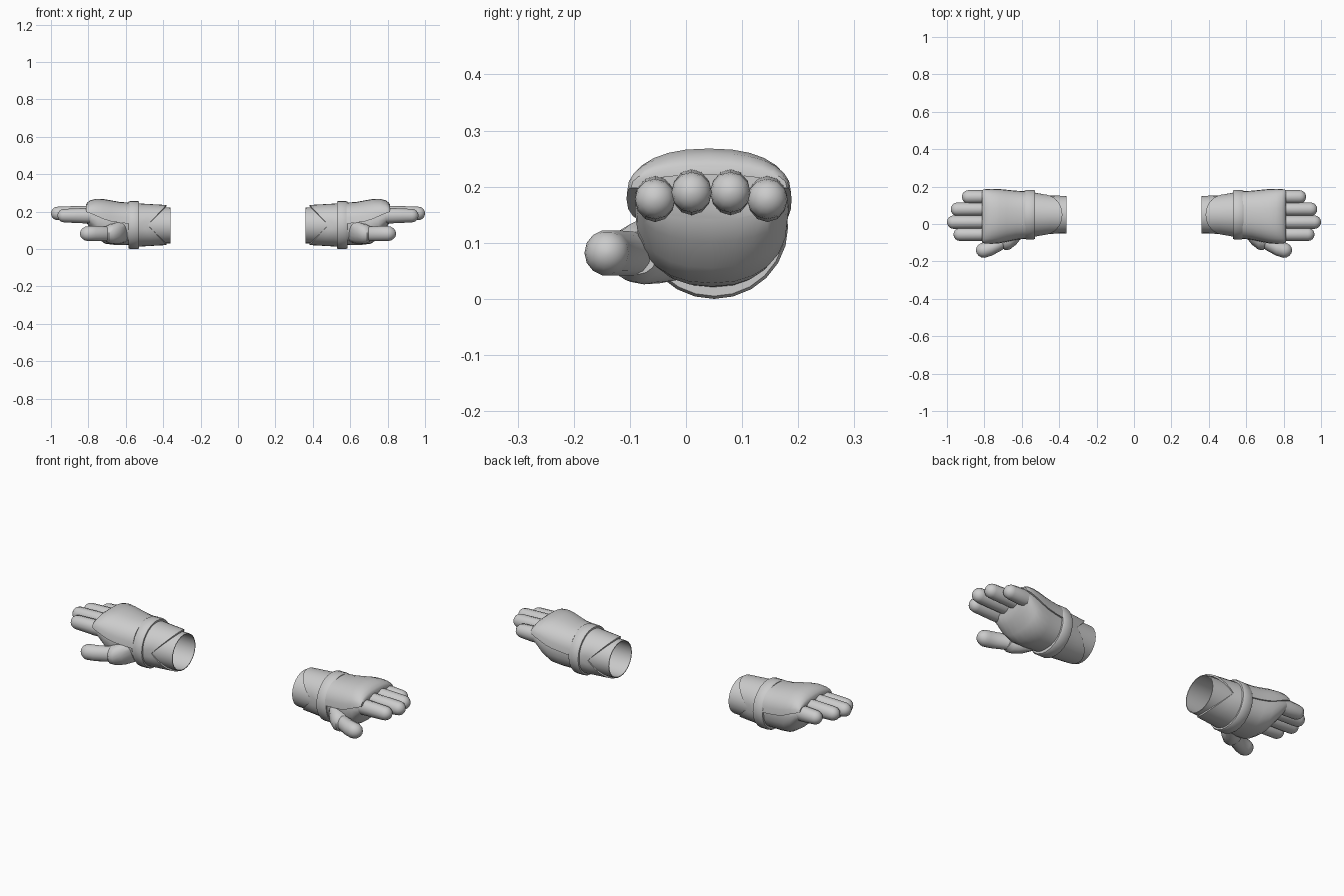
import bpy, bmesh, math
from mathutils import Vector

if "Cube" in bpy.data.objects:
    bpy.data.objects.remove(bpy.data.objects["Cube"])

grey = bpy.data.materials.new("glove grey")
grey.use_nodes = True
COLOR = (0.6, 0.6, 0.6, 1)
grey.diffuse_color = COLOR
grey.node_tree.nodes["Principled BSDF"].inputs["Base Color"].default_value = COLOR


def power(v, e):
    return math.copysign(abs(v) ** e, v)


def ring(x, cy, cz, ry, rz, n=20, e=1.0):
    """Closed oval cross-section across the arm."""
    angles = [math.tau * i / n for i in range(n)]
    return [Vector((x, cy + ry * power(math.cos(a), e), cz + rz * power(math.sin(a), e))) for a in angles]


def loft(name, rings, side, caps=True):
    """Skin a row of rings; without caps, the last ring joins the first."""
    bm = bmesh.new()
    loops = [[bm.verts.new((p.x * side, p.y, p.z)) for p in r] for r in rings]
    pairs = list(zip(loops, loops[1:]))
    if not caps:
        pairs.append((loops[-1], loops[0]))
    for a, b in pairs:
        for i in range(len(a)):
            j = (i + 1) % len(a)
            bm.faces.new((a[i], a[j], b[j], b[i]))
    if caps:
        bm.faces.new(loops[0])
        bm.faces.new(loops[-1])
    bmesh.ops.recalc_face_normals(bm, faces=bm.faces)
    mesh = bpy.data.meshes.new(name)
    bm.to_mesh(mesh)
    bm.free()
    mesh.materials.append(grey)
    obj = bpy.data.objects.new(name, mesh)
    bpy.context.collection.objects.link(obj)
    bpy.ops.object.select_all(action='DESELECT')
    obj.select_set(True)
    bpy.context.view_layer.objects.active = obj
    bpy.ops.object.shade_smooth_by_angle(angle=math.radians(42))
    return obj


def rounded_tip(x, cy, cz, r, length, n):
    """Shrinking rings that close a finger end."""
    return [ring(x + length * math.sin(a), cy, cz, r * math.cos(a), r * math.cos(a), n)
            for a in (0, 0.4, 0.8, 1.15, 1.45)]


def shell(outer, thickness):
    """Walled tube: the rings go out and come back slightly smaller."""
    inner = []
    for r in reversed(outer):
        mid = sum(r, Vector()) / len(r)
        inner.append([p + Vector((0, mid.y - p.y, mid.z - p.z)).normalized() * thickness for p in r])
    return outer + inner


def lobed_sleeve():
    """Outer sleeve whose edge is cut to a V on both sides."""
    rings = []
    for t in (0, 0.35, 0.7, 1):
        r = ring(0.385, 0.05, 0.128, 0.108 + 0.015 * t, 0.107 + 0.01 * t, 32)
        for p in r:
            edge = 0.383 + 0.1 * (1 - min(1, abs(p.z - 0.128) / 0.107))
            p.x = edge + (0.555 - edge) * t
        rings.append(r)
    return shell(rings, 0.008)


def plate_section(x, top, rim, half, cy, n=14):
    """Arched, walled section of the plate on the back of the hand."""
    arc = []
    for inset in (0, 0.016):
        row = []
        for i in range(n + 1):
            a = math.pi * i / n
            row.append(Vector((x, cy + (half - inset) * power(math.cos(a), 0.85),
                               rim + (top - inset - rim) * power(math.sin(a), 0.85))))
        arc += row if inset == 0 else row[::-1]
    return arc


for label, side in (("left", 1), ("right", -1)):
    # Cuff
    loft(label + "_inner_cuff",
         shell([ring(x, 0.05, 0.126, r, r - 0.004, 24) for x, r in ((0.362, 0.1), (0.46, 0.103), (0.56, 0.108))], 0.004),
         side, caps=False)
    loft(label + "_outer_sleeve", lobed_sleeve(), side, caps=False)
    loft(label + "_wrist_band",
         shell([ring(x, 0.05, 0.1285, r, r - 0.0035, 24)
                for x, r in ((0.528, 0.128), (0.535, 0.132), (0.578, 0.132), (0.586, 0.127))], 0.02),
         side, caps=False)

    # Palm
    palm = ((0.54, 0.05, 0.13, 0.115, 0.112), (0.6, 0.048, 0.134, 0.12, 0.112),
            (0.66, 0.046, 0.137, 0.128, 0.115), (0.71, 0.046, 0.143, 0.135, 0.115),
            (0.75, 0.046, 0.155, 0.137, 0.1), (0.785, 0.046, 0.172, 0.136, 0.07),
            (0.81, 0.046, 0.183, 0.132, 0.042))
    loft(label + "_palm", [ring(*s, n=24, e=0.88) for s in palm], side)

    # Plate over the back of the hand
    plate = ((0.58, 0.248, 0.135, 0.127, 0.048), (0.63, 0.251, 0.14, 0.131, 0.047),
             (0.68, 0.26, 0.148, 0.139, 0.044), (0.72, 0.267, 0.16, 0.145, 0.042),
             (0.76, 0.268, 0.178, 0.147, 0.041), (0.79, 0.26, 0.19, 0.146, 0.041),
             (0.806, 0.248, 0.196, 0.143, 0.041), (0.813, 0.237, 0.198, 0.139, 0.041))
    loft(label + "_back_plate", [plate_section(*s) for s in plate], side)

    # Fingers
    fingers = (("index", -0.055, 0.178, 0.965), ("middle", 0.01, 0.19, 1.0),
               ("ring", 0.079, 0.19, 0.98), ("little", 0.145, 0.178, 0.92))
    for finger, y, z, tip in fingers:
        rings = [ring(0.74, y, z, 0.034, 0.038, 12), ring(0.82, y, z, 0.036, 0.041, 12)]
        rings += rounded_tip(tip - 0.035, y, z, 0.036, 0.035, 12)
        loft(label + "_" + finger + "_finger", rings, side)

    # Thumb mound and thumb
    mound = ((0.59, 0.0, 0.1, 0.06, 0.06), (0.63, -0.045, 0.09, 0.065, 0.062),
             (0.665, -0.075, 0.082, 0.062, 0.056), (0.69, -0.088, 0.08, 0.052, 0.05),
             (0.71, -0.085, 0.082, 0.035, 0.038))
    loft(label + "_thumb_mound", [ring(*s, n=16) for s in mound], side)
    thumb = [ring(*s, n=14) for s in ((0.66, -0.07, 0.08, 0.04, 0.04), (0.71, -0.102, 0.081, 0.04, 0.04),
                                      (0.76, -0.128, 0.082, 0.041, 0.041))]
    loft(label + "_thumb", thumb + rounded_tip(0.8, -0.14, 0.082, 0.041, 0.045, 14), side)
